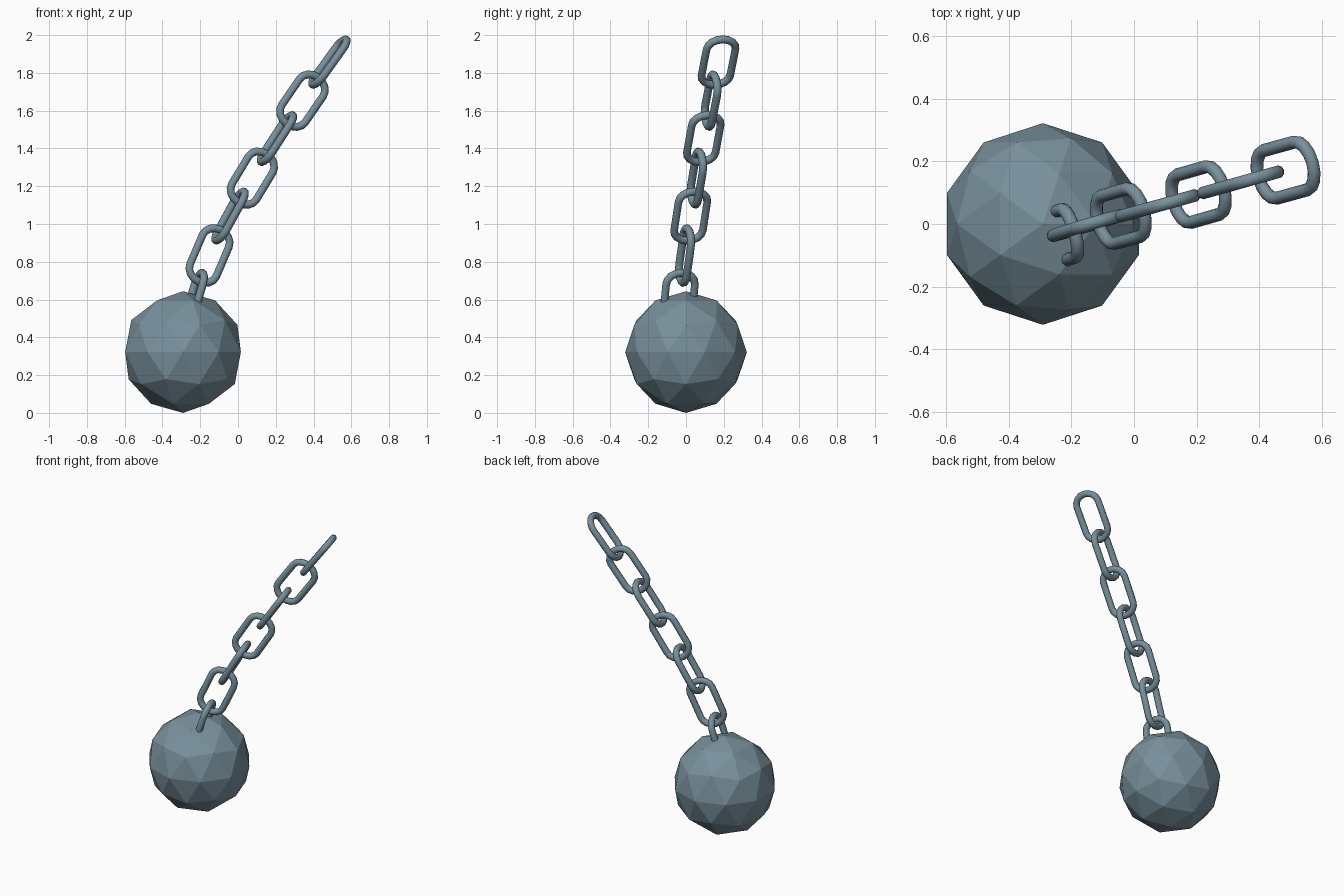
import bpy, bmesh, math
from mathutils import Vector, Matrix

if "Cube" in bpy.data.objects:
    bpy.data.objects.remove(bpy.data.objects["Cube"])

iron = bpy.data.materials.new("blue grey iron")
iron.diffuse_color = (0.188, 0.279, 0.332, 1)
iron.use_nodes = True
iron.node_tree.nodes["Principled BSDF"].inputs["Base Color"].default_value = iron.diffuse_color


def finish(name, bm, smooth):
    mesh = bpy.data.meshes.new(name)
    bmesh.ops.recalc_face_normals(bm, faces=bm.faces[:])
    for f in bm.faces:
        f.smooth = smooth
    bm.to_mesh(mesh)
    bm.free()
    mesh.materials.append(iron)
    obj = bpy.data.objects.new(name, mesh)
    bpy.context.collection.objects.link(obj)
    return obj


# Faceted iron ball
bm = bmesh.new()
bmesh.ops.create_icosphere(bm, subdivisions=2, radius=0.322)
ball = finish("ball", bm, False)
ball.location = (-0.291, 0, 0.322)

# Link shape: straight sides joined by rounded ends, swept with a round tube
HALF_WIDTH, STRAIGHT, END, TUBE = 0.079, 0.085, 0.065, 0.021
ARC, SIDES = 8, 10


def link_path():
    pts = []
    for sign in (1, -1):
        for i in range(ARC + 1):
            a = math.pi * i / ARC
            pts.append(Vector((sign * HALF_WIDTH * math.cos(a), 0,
                               sign * (STRAIGHT + END * math.sin(a)))))
    return pts


def make_link(name, centre, along, wide):
    bm = bmesh.new()
    pts = link_path()
    n = len(pts)
    rings = []
    for i, p in enumerate(pts):
        t = ((pts[(i + 1) % n] - p).normalized() + (p - pts[i - 1]).normalized()).normalized()
        side = Vector((0, 1, 0))
        out = t.cross(side)
        rings.append([bm.verts.new(p + TUBE * (math.cos(b) * out + math.sin(b) * side))
                      for b in (2 * math.pi * k / SIDES for k in range(SIDES))])
    for i in range(n):
        a, b = rings[i], rings[(i + 1) % n]
        for k in range(SIDES):
            m = (k + 1) % SIDES
            bm.faces.new((a[k], a[m], b[m], b[k]))
    obj = finish(name, bm, True)
    depth = along.cross(wide)
    rot = Matrix((wide, depth, along)).transposed()
    obj.matrix_world = Matrix.Translation(centre) @ rot.to_4x4()


# Chain: link centres along a gentle curve, every second link turned a quarter
centres = [Vector(c) for c in (
    (-0.232, -0.037, 0.598), (-0.151, -0.005, 0.833), (-0.042, 0.025, 1.042),
    (0.076, 0.058, 1.243), (0.206, 0.094, 1.452), (0.341, 0.133, 1.653),
    (0.484, 0.172, 1.857))]
guide = [Vector((-0.29, -0.05, 0.36))] + centres + [Vector((0.632, 0.213, 2.06))]
yaw = math.radians(15.6)
across = Vector((-math.sin(yaw), math.cos(yaw), 0))
for i, c in enumerate(centres):
    along = (guide[i + 2] - guide[i]).normalized()
    wide = (across - along * across.dot(along)).normalized()
    if i % 2:
        wide = along.cross(wide)
    make_link("ball_shackle" if i == 0 else f"chain_link_{i}", c, along, wide)
